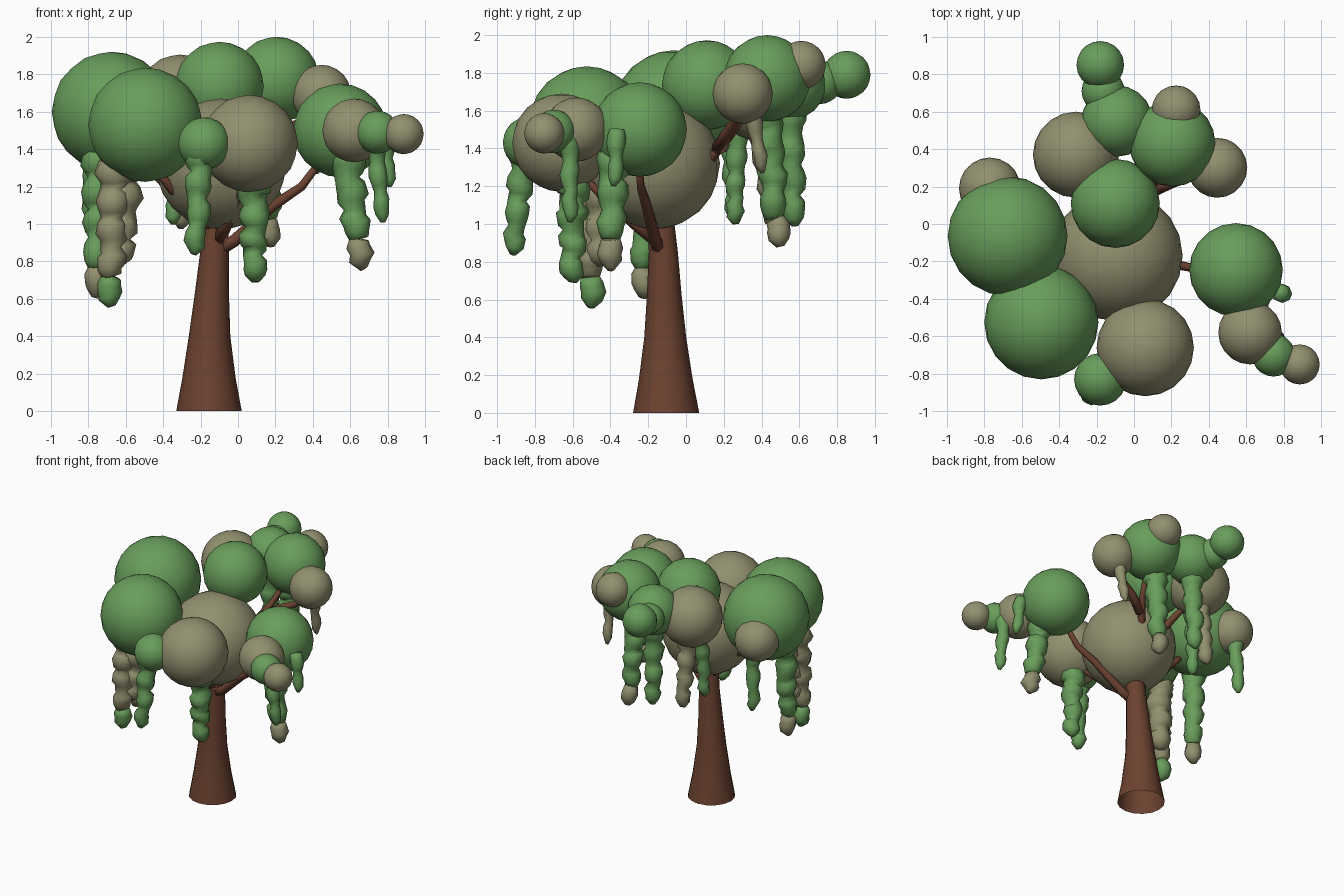
import bpy, bmesh, math, random
from mathutils import Vector

if "Cube" in bpy.data.objects:
    bpy.data.objects.remove(bpy.data.objects["Cube"])

random.seed(4)


def material(name, rgb):
    m = bpy.data.materials.new(name)
    m.diffuse_color = (*rgb, 1)
    m.use_nodes = True
    m.node_tree.nodes["Principled BSDF"].inputs["Base Color"].default_value = m.diffuse_color
    return m


BARK = material("bark", (0.15, 0.055, 0.03))
GREEN = material("green_leaf", (0.14, 0.34, 0.105))
TAN = material("dry_leaf", (0.29, 0.28, 0.16))


def finish(name, bm, mat):
    bmesh.ops.recalc_face_normals(bm, faces=bm.faces)
    for f in bm.faces:
        f.smooth = True
    me = bpy.data.meshes.new(name)
    bm.to_mesh(me)
    bm.free()
    me.materials.append(mat)
    ob = bpy.data.objects.new(name, me)
    bpy.context.collection.objects.link(ob)
    return ob


def ball(name, x, y, z, r, mat):
    bm = bmesh.new()
    bmesh.ops.create_icosphere(bm, subdivisions=3, radius=r)
    bmesh.ops.translate(bm, verts=bm.verts, vec=(x, y, z))
    return finish(name, bm, mat)


def tube(name, pts, radii, sides, mat, flat=False, cap=True):
    """Loft rings along a path; flat keeps every ring horizontal."""
    bm = bmesh.new()
    pts = [Vector(p) for p in pts]
    rings = []
    for i, (p, r) in enumerate(zip(pts, radii)):
        d = pts[min(i + 1, len(pts) - 1)] - pts[max(i - 1, 0)]
        d = Vector((0, 0, 1)) if flat else d.normalized()
        u = d.cross(Vector((0, 1, 0))).normalized()
        v = d.cross(u)
        rings.append([bm.verts.new(p + r * (u * math.cos(a) + v * math.sin(a)))
                      for a in (2 * math.pi * k / sides for k in range(sides))])
    for a, b in zip(rings, rings[1:]):
        for k in range(sides):
            n = (k + 1) % sides
            bm.faces.new((a[k], a[n], b[n], b[k]))
    if cap:
        bm.faces.new(rings[0])
        bm.faces.new(rings[-1])
    return finish(name, bm, mat)


# flared trunk, open underneath
tube("trunk",
     [(-.155, -.105, 0), (-.155, -.107, .18), (-.152, -.11, .4), (-.14, -.115, .62),
      (-.125, -.12, .85), (-.12, -.13, 1.0), (-.11, -.14, 1.15)],
     [.175, .142, .111, .092, .077, .069, .06], 16, BARK, flat=True, cap=False)

# branches reaching into the foliage
branches = [
    [(-.11, -.14, .86), (-.02, -.16, .91), (.19, -.21, 1.1), (.34, -.24, 1.2), (.46, -.25, 1.36)],
    [(-.12, -.13, .95), (-.22, -.22, 1.08), (-.35, -.33, 1.18), (-.46, -.44, 1.32)],
    [(-.12, -.13, .95), (-.3, -.12, 1.12), (-.45, -.09, 1.28), (-.58, -.07, 1.42)],
    [(-.11, -.14, .9), (-.06, -.27, 1.0), (.0, -.42, 1.13), (.04, -.56, 1.26)],
    [(-.1, -.1, 1.1), (.03, .12, 1.34), (.12, .24, 1.48), (.18, .36, 1.65)],
    [(.08, .17, 1.4), (.2, .22, 1.48), (.33, .26, 1.54), (.42, .3, 1.63)],
    [(-.1, -.1, 1.1), (-.17, .13, 1.37), (-.24, .25, 1.5), (-.29, .35, 1.62)],
]
for i, path in enumerate(branches):
    n = len(path)
    tube(f"branch_{i}", path, [.038 - .02 * k / (n - 1) for k in range(n)], 6, BARK)

# leaf clumps: x, y, z, radius, material
clumps = [
    (-.09, -.17, 1.32, .35, TAN), (-.675, -.065, 1.60, .32, GREEN),
    (-.495, -.525, 1.53, .305, GREEN), (.06, -.66, 1.43, .26, TAN),
    (-.18, -.83, 1.43, .14, GREEN), (-.1, .11, 1.735, .238, GREEN),
    (.545, -.245, 1.50, .25, GREEN), (.62, -.58, 1.50, .17, TAN),
    (.745, -.70, 1.49, .115, GREEN), (.885, -.75, 1.48, .107, TAN),
    (.205, .43, 1.77, .23, GREEN), (-.31, .37, 1.675, .23, TAN),
    (-.09, .55, 1.74, .19, GREEN), (-.18, .85, 1.79, .127, GREEN),
    (-.165, .71, 1.75, .115, GREEN), (.225, .61, 1.84, .13, TAN),
    (.445, .30, 1.69, .16, TAN), (-.77, .19, 1.54, .165, TAN),
]
for i, c in enumerate(clumps):
    ball(f"leaf_clump_{i}", *c)


def vine(name, top, bottom, r, mat, tip=None):
    """Hanging beaded strand, wavering and narrowing toward the tip."""
    top, bottom = Vector(top), Vector(bottom)
    beads = max(2, round((top.z - bottom.z) / .15))
    n = beads * 4 + 1
    pts, radii = [], []
    for k in range(n):
        t = k / (n - 1)
        wob = Vector((random.uniform(-1, 1), random.uniform(-1, 1), 0)) * r * .13
        pts.append(top.lerp(bottom, t) + wob)
        swell = .70 + .30 * math.sin(math.pi * (k % 4) / 4 + .1)
        radii.append(r * swell * (1.12 - .42 * t))
    radii[-1] = r * .25
    cut = n - 5 if tip else n - 1
    tube(name, pts[:cut + 1], radii[:cut + 1], 8, mat)
    if tip:
        tube(name + "_tip", pts[cut:], radii[cut:], 8, tip)


# hanging strands: top, bottom, radius, material, tip material
vines = [
    ((-.74, -.2, 1.4), (-.765, -.23, .61), .085, GREEN, TAN),
    ((-.61, -.44, 1.36), (-.63, -.45, .78), .105, TAN, None),
    ((-.66, -.5, 1.35), (-.68, -.5, .56), .09, TAN, GREEN),
    ((-.19, -.85, 1.42), (-.235, -.92, .84), .075, GREEN, None),
    ((.08, -.6, 1.25), (.085, -.6, .69), .085, GREEN, None),
    ((.57, -.38, 1.4), (.665, -.4, .76), .088, GREEN, TAN),
    ((.73, -.62, 1.5), (.775, -.61, 1.01), .055, GREEN, None),
    ((.78, -.37, 1.5), (.81, -.38, 1.2), .05, GREEN, None),
    ((-.77, .24, 1.5), (-.785, .26, 1.0), .06, GREEN, None),
    ((-.3, .38, 1.55), (-.3, .48, .98), .075, TAN, None),
    ((.15, .42, 1.62), (.17, .49, .88), .085, GREEN, TAN),
    ((-.1, .55, 1.64), (-.1, .57, .99), .08, GREEN, None),
    ((.44, .34, 1.62), (.42, .41, 1.27), .045, TAN, None),
    ((-.33, .27, 1.55), (-.35, .26, 1.0), .06, GREEN, None),
]
for i, v in enumerate(vines):
    vine(f"hanging_vine_{i}", *v)
